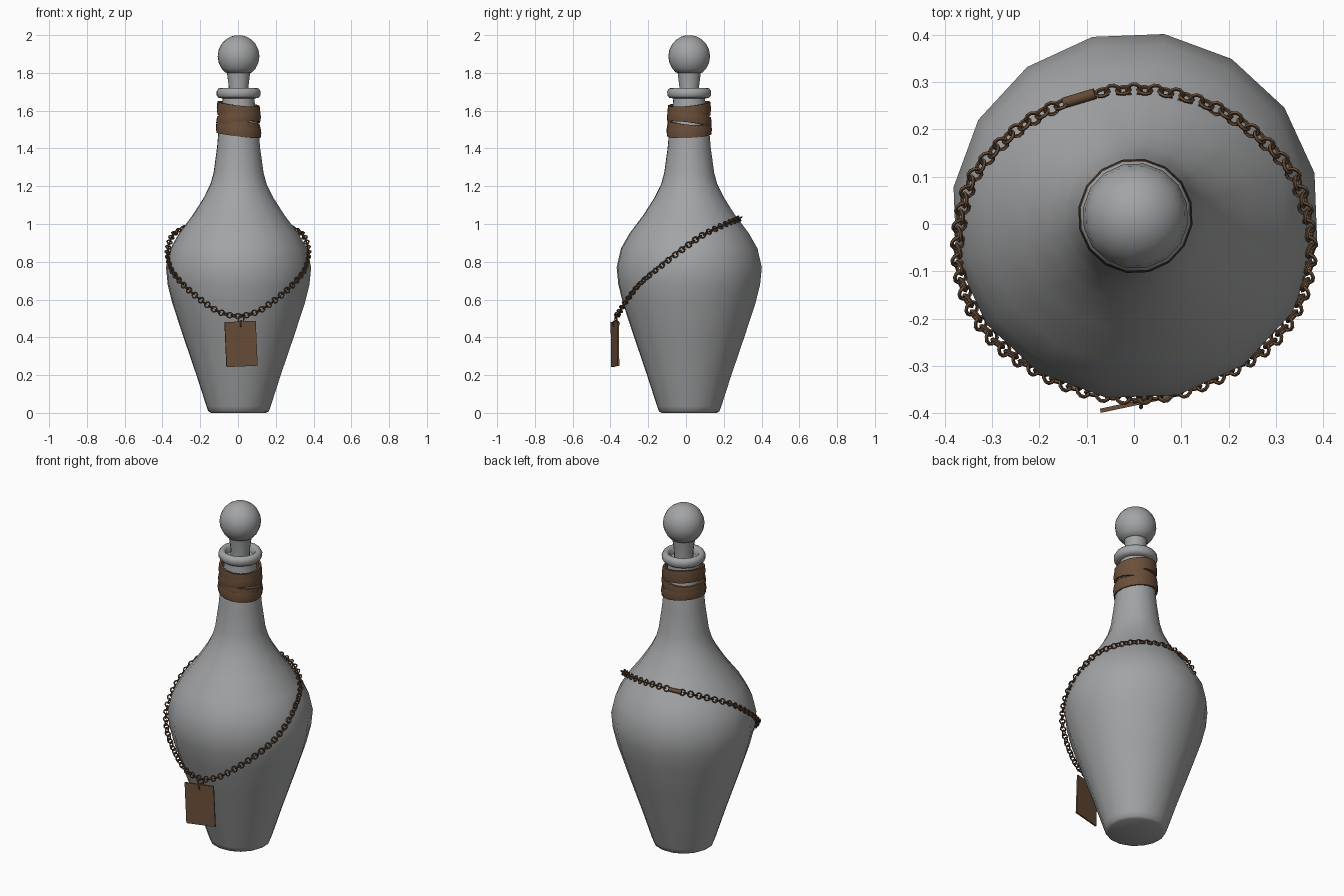
import bpy, bmesh, math
from mathutils import Vector, Matrix

if "Cube" in bpy.data.objects:
    bpy.data.objects.remove(bpy.data.objects["Cube"])

CX, CY = 0.003, 0.017          # bottle axis sits slightly off the origin
SIDES = 16
TURN = math.radians(13.5)


def material(name, rgb):
    m = bpy.data.materials.new(name)
    m.diffuse_color = (*rgb, 1)
    m.use_nodes = True
    m.node_tree.nodes["Principled BSDF"].inputs["Base Color"].default_value = m.diffuse_color
    return m


GREY = material("grey glass", (0.365, 0.37, 0.377))
LEATHER = material("brown leather", (0.148, 0.079, 0.042))
BRONZE = material("dark bronze", (0.125, 0.068, 0.036))


def finish(bm, name, mat, angle=None):
    bmesh.ops.recalc_face_normals(bm, faces=bm.faces)
    me = bpy.data.meshes.new(name)
    bm.to_mesh(me)
    bm.free()
    me.materials.append(mat)
    ob = bpy.data.objects.new(name, me)
    bpy.context.collection.objects.link(ob)
    if angle:
        bpy.context.view_layer.objects.active = ob
        ob.select_set(True)
        bpy.ops.object.shade_smooth_by_angle(angle=math.radians(angle))
        ob.select_set(False)
    return ob


def bridge(bm, rings, closed=False):
    for i in range(len(rings) if closed else len(rings) - 1):
        a, b = rings[i], rings[(i + 1) % len(rings)]
        for j in range(len(a)):
            k = (j + 1) % len(a)
            bm.faces.new((a[j], a[k], b[k], b[j]))


def lathe(name, profile, mat, angle=60):
    """Revolve (radius, height) points and cap both ends."""
    bm = bmesh.new()
    rings = [[bm.verts.new((CX + r * math.cos(TURN + math.tau * s / SIDES),
                            CY + r * math.sin(TURN + math.tau * s / SIDES), z))
              for s in range(SIDES)] for r, z in profile]
    bridge(bm, rings)
    bm.faces.new(rings[0])
    bm.faces.new(rings[-1])
    return finish(bm, name, mat, angle)


def add_torus(bm, mat4, major, minor, n=10, m=5):
    rings = []
    for i in range(n):
        a = math.tau * i / n
        ring = []
        for j in range(m):
            b = math.tau * j / m
            r = major + minor * math.cos(b)
            ring.append(bm.verts.new(mat4 @ Vector((r * math.cos(a), r * math.sin(a), minor * math.sin(b)))))
        rings.append(ring)
    bridge(bm, rings, True)


# Bottle body, neck and hollow lip
lathe("bottle", [(0.147, 0), (0.162, 0.008), (0.172, 0.035), (0.226, 0.2), (0.295, 0.4), (0.355, 0.58),
                 (0.38, 0.68), (0.389, 0.77), (0.366, 0.87), (0.32, 0.95), (0.244, 1.05), (0.186, 1.14),
                 (0.151, 1.21), (0.134, 1.27), (0.116, 1.4), (0.107, 1.5), (0.09, 1.6), (0.085, 1.665),
                 (0.106, 1.667), (0.117, 1.68), (0.118, 1.702), (0.108, 1.718), (0.092, 1.72),
                 (0.08, 1.71), (0.076, 1.68), (0.04, 1.67)], GREY)

# Stopper: flared stem and round knob
knob = [(0.112 * math.cos(math.radians(a)), 1.888 + 0.112 * math.sin(math.radians(a)))
        for a in (-50, -35, -18, 0, 18, 35, 52, 68, 82)]
lathe("stopper", [(0.052, 1.665), (0.053, 1.73), (0.062, 1.8)] + knob, GREY)


# Leather bands wound around the neck at different tilts
def band(name, z, height, radius, tilt_x, tilt_y):
    bm = bmesh.new()
    section = [(radius, -height / 2), (radius + 0.004, 0), (radius, height / 2),
               (radius - 0.012, height / 2), (radius - 0.012, -height / 2)]
    rings = []
    for s in range(SIDES):
        a = TURN + math.tau * s / SIDES
        rings.append([bm.verts.new((CX + r * math.cos(a), CY + r * math.sin(a),
                                    z + h + tilt_x * math.cos(a) + tilt_y * math.sin(a)))
                      for r, h in section])
    bridge(bm, rings, True)
    return finish(bm, name, LEATHER, 40)


band("leather_band_top", 1.602, 0.07, 0.113, -0.012, 0.01)
band("leather_band_middle", 1.552, 0.052, 0.116, 0.012, -0.014)
band("leather_band_lower", 1.515, 0.052, 0.114, -0.016, -0.008)
band("leather_band_bottom", 1.497, 0.055, 0.118, -0.014, 0.006)

# Chain path: right half, mirrored to a closed loop, front to back
half = [(0, -0.366, 0.513), (0.1, -0.353, 0.535), (0.2, -0.311, 0.6), (0.292, -0.248, 0.68),
        (0.352, -0.158, 0.757), (0.372, -0.05, 0.842), (0.352, 0.07, 0.93), (0.302, 0.148, 0.972),
        (0.208, 0.226, 1.007), (0.1, 0.27, 1.023), (0, 0.283, 1.03)]
ctrl = [Vector(p) for p in half] + [Vector((-x, y, z)) for x, y, z in half[-2:0:-1]]
path = []
for i in range(len(ctrl)):
    p0, p1, p2, p3 = (ctrl[(i + k) % len(ctrl)] for k in (-1, 0, 1, 2))
    for s in range(20):
        t = s / 20
        path.append(0.5 * (2 * p1 + (p2 - p0) * t + (2 * p0 - 5 * p1 + 4 * p2 - p3) * t * t
                           + (3 * p1 - p0 - 3 * p2 + p3) * t ** 3))
lengths = [0]
for i, p in enumerate(path):
    lengths.append(lengths[-1] + (path[(i + 1) % len(path)] - p).length)
total = lengths[-1]


def at(d):
    d %= total
    i = max(k for k in range(len(path)) if lengths[k] <= d)
    a, b = path[i], path[(i + 1) % len(path)]
    return a.lerp(b, (d - lengths[i]) / (lengths[i + 1] - lengths[i])), (b - a).normalized()


def frame(pos, tangent, flip):
    out = Vector((pos.x, pos.y - CY, 0.15)).normalized()
    side = tangent.cross(out).normalized()
    out = side.cross(tangent)
    axis = side if flip else out
    m = Matrix((tangent, axis.cross(tangent), axis)).transposed().to_4x4()
    return Matrix.Translation(pos) @ m


# Chain links alternate flat and upright, leaving room for the clasp
bm = bmesh.new()
count = 2 * round(total / 0.0225 / 2)
clasp_at = total / 2 + 0.118
for i in range(count):
    d = total * i / count
    if abs(d - clasp_at) > 0.03:
        pos, tan = at(d)
        add_torus(bm, frame(pos, tan, i % 2), 0.0145, 0.0042)
finish(bm, "chain", BRONZE, 60)

# Clasp barrel at the back
bm = bmesh.new()
pos, tan = at(clasp_at)
bmesh.ops.create_cone(bm, cap_ends=True, segments=10, radius1=0.012, radius2=0.012, depth=0.07,
                      matrix=Matrix.Translation(pos) @ tan.to_track_quat('Z', 'Y').to_matrix().to_4x4())
finish(bm, "clasp", BRONZE, 40)

# Two small rings joining chain and tag
bm = bmesh.new()
for z, turn in ((0.497, 0.3), (0.472, 1.5)):
    m = Matrix.Translation((0.016, -0.371, z)) @ Matrix.Rotation(turn, 4, 'Z') @ Matrix.Rotation(math.pi / 2, 4, 'X')
    add_torus(bm, m, 0.0165, 0.0042)
finish(bm, "tag_rings", BRONZE, 60)

# Thin hanging tag, turned a little
bm = bmesh.new()
bmesh.ops.create_cube(bm, size=1, matrix=Matrix.Translation((0.016, -0.376, 0.365))
                      @ Matrix.Rotation(math.radians(12), 4, 'Z') @ Matrix.Rotation(math.radians(-2.5), 4, 'Y')
                      @ Matrix.Diagonal((0.168, 0.009, 0.238, 1)))
finish(bm, "tag", LEATHER)
